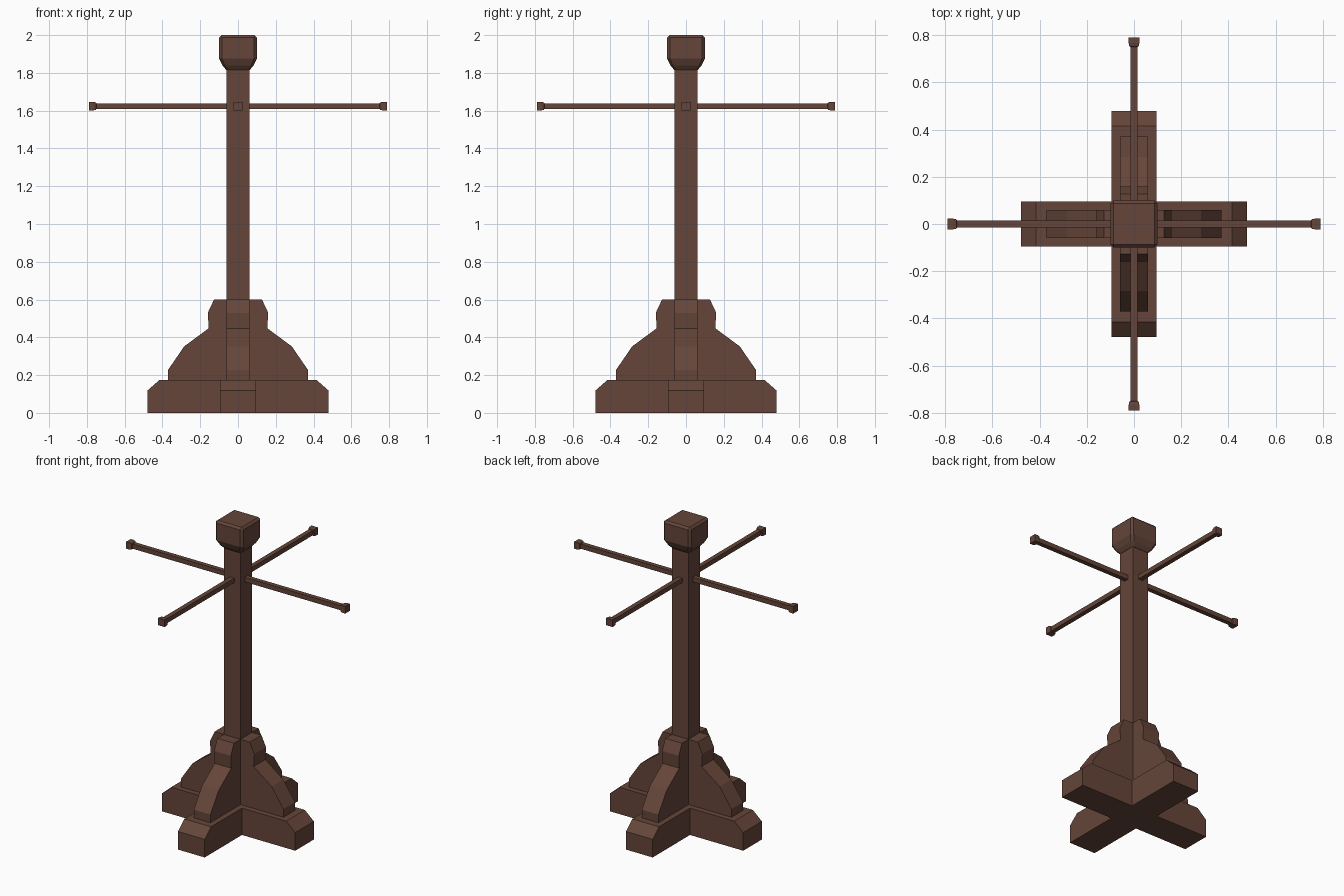
import bpy, bmesh
from mathutils import Matrix
from math import pi

if "Cube" in bpy.data.objects:
    bpy.data.objects.remove(bpy.data.objects["Cube"])

wood = bpy.data.materials.new("dark brown wood")
wood.diffuse_color = (0.13, 0.06, 0.042, 1)
wood.use_nodes = True
wood.node_tree.nodes["Principled BSDF"].inputs["Base Color"].default_value = wood.diffuse_color


def finish(bm, name, turn=0):
    """Turn the mesh about z and store it as a flat-shaded object."""
    bmesh.ops.recalc_face_normals(bm, faces=bm.faces)
    bm.transform(Matrix.Rotation(turn, 4, 'Z'))
    me = bpy.data.meshes.new(name)
    bm.to_mesh(me)
    bm.free()
    me.materials.append(wood)
    ob = bpy.data.objects.new(name, me)
    bpy.context.collection.objects.link(ob)
    return ob


def plank(name, half_profile, half_width, turn):
    """Mirror an x-z half profile and extrude it along y."""
    pts = half_profile + [(-x, z) for x, z in reversed(half_profile)]
    bm = bmesh.new()
    face = bm.faces.new([bm.verts.new((x, -half_width, z)) for x, z in pts])
    ext = bmesh.ops.extrude_face_region(bm, geom=[face])["geom"]
    verts = [v for v in ext if isinstance(v, bmesh.types.BMVert)]
    bmesh.ops.translate(bm, verts=verts, vec=(0, 2 * half_width, 0))
    return finish(bm, name, turn)


def square_loft(name, rings, tilt=None, turn=0):
    """Stack square rings of (height, half size), with closed ends."""
    bm = bmesh.new()
    loops = [[bm.verts.new((sx * h, sy * h, z)) for sx, sy in
              ((-1, -1), (1, -1), (1, 1), (-1, 1))] for z, h in rings]
    for a, b in zip(loops, loops[1:]):
        for i in range(4):
            j = (i + 1) % 4
            bm.faces.new((a[i], a[j], b[j], b[i]))
    bm.faces.new(loops[0])
    bm.faces.new(loops[-1])
    if tilt:
        bm.transform(tilt)
    return finish(bm, name, turn)


# Crossed feet and the shaped braces above them
foot = [(0.48, 0), (0.48, 0.118), (0.415, 0.175)]
brace = [(0.37, 0.17), (0.37, 0.228), (0.285, 0.352), (0.155, 0.448),
         (0.16, 0.53), (0.127, 0.6)]
for i, side in enumerate(("x", "y")):
    plank("foot_" + side, foot, 0.096, i * pi / 2)
    plank("brace_" + side, brace, 0.06, i * pi / 2)

# Central post
square_loft("post", [(0.5, 0.06), (1.83, 0.06)])

# Cap with a tapered underside and softened edges
cap = square_loft("cap", [(1.815, 0.062), (1.84, 0.083), (1.875, 0.1), (2.0, 0.1)])
bev = cap.modifiers.new("edge_bevel", 'BEVEL')
bev.width = 0.013
bev.segments = 1
bev.limit_method = 'ANGLE'
bev.angle_limit = 1.0

# Four pegs with flared square tips
lay_flat = Matrix.Translation((0, 0, 1.624)) @ Matrix.Rotation(pi / 2, 4, 'Y')
for i, side in enumerate(("right", "back", "left", "front")):
    square_loft("peg_" + side, [(0.05, 0.015), (0.75, 0.015), (0.753, 0.023 * 0.85),
                (0.768, 0.023), (0.79, 0.023)], lay_flat, i * pi / 2)
